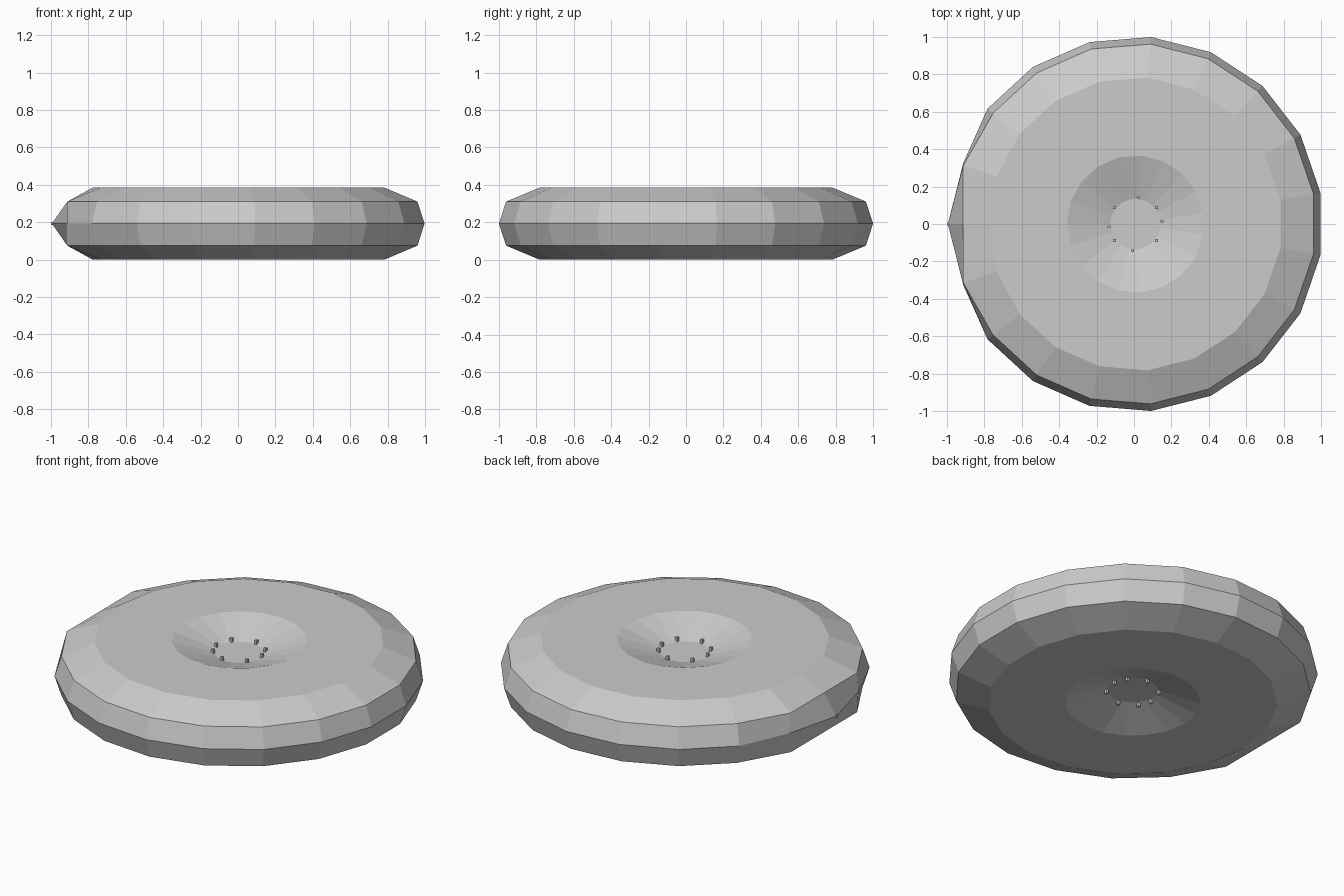
import bpy
import bmesh
from math import cos, sin, pi, radians
from mathutils import Matrix, Vector

if "Cube" in bpy.data.objects:
    bpy.data.objects.remove(bpy.data.objects["Cube"], do_unlink=True)

SIDES = 19
CENTRE_X = 0.008
HEIGHT = 0.385
MID = HEIGHT / 2

grey = bpy.data.materials.new("light grey")
grey.use_nodes = True
COLOUR = (0.6, 0.6, 0.6, 1)
grey.diffuse_color = COLOUR
grey.node_tree.nodes["Principled BSDF"].inputs["Base Color"].default_value = COLOUR


def add_object(name, bm):
    bmesh.ops.recalc_face_normals(bm, faces=bm.faces[:])
    mesh = bpy.data.meshes.new(name)
    bm.to_mesh(mesh)
    bm.free()
    mesh.materials.append(grey)
    obj = bpy.data.objects.new(name, mesh)
    bpy.context.collection.objects.link(obj)
    return obj


def box(bm, centre, size):
    matrix = Matrix.Translation(centre) @ Matrix.Diagonal(Vector(size).to_4d())
    bmesh.ops.create_cube(bm, size=1, matrix=matrix)


# Wheel body: a dished profile turned around z, the same above and below
upper = [(0.135, 0.31), (0.367, HEIGHT), (0.785, HEIGHT), (0.965, 0.31)]
profile = upper + [(1.003, MID)] + [(r, HEIGHT - z) for r, z in reversed(upper)]
bm = bmesh.new()
rings = []
for r, z in profile:
    ring = []
    for i in range(SIDES):
        a = (i + 0.5) * 2 * pi / SIDES
        ring.append(bm.verts.new((CENTRE_X + r * cos(a), r * sin(a), z)))
    rings.append(ring)

# Pinch the rim into a wedge on the -x side
tip = SIDES // 2
for ring in rings[3:6]:
    for i in (tip - 1, tip, tip + 1):
        if not (ring is rings[4] and i == tip):
            ring[i].co.x = -0.913

for a, b in zip(rings, rings[1:]):
    for i in range(SIDES):
        j = (i + 1) % SIDES
        bm.faces.new((a[i], b[i], b[j], a[j]))
bm.faces.new(rings[0])
bm.faces.new(rings[-1])
add_object("wheel_body", bm)

# Small bolts around both hub floors
bm = bmesh.new()
for angle in (6, 38, 84, 142, 186, 218, 264, 322):
    a = radians(angle)
    for z in (0.32, HEIGHT - 0.32):
        box(bm, (CENTRE_X + 0.142 * cos(a), 0.142 * sin(a), z), (0.015, 0.015, 0.03))
add_object("hub_bolts", bm)

# Valve nub at the tip of the wedge
bm = bmesh.new()
box(bm, (-0.985, 0, MID), (0.03, 0.015, 0.015))
add_object("valve_nub", bm)
